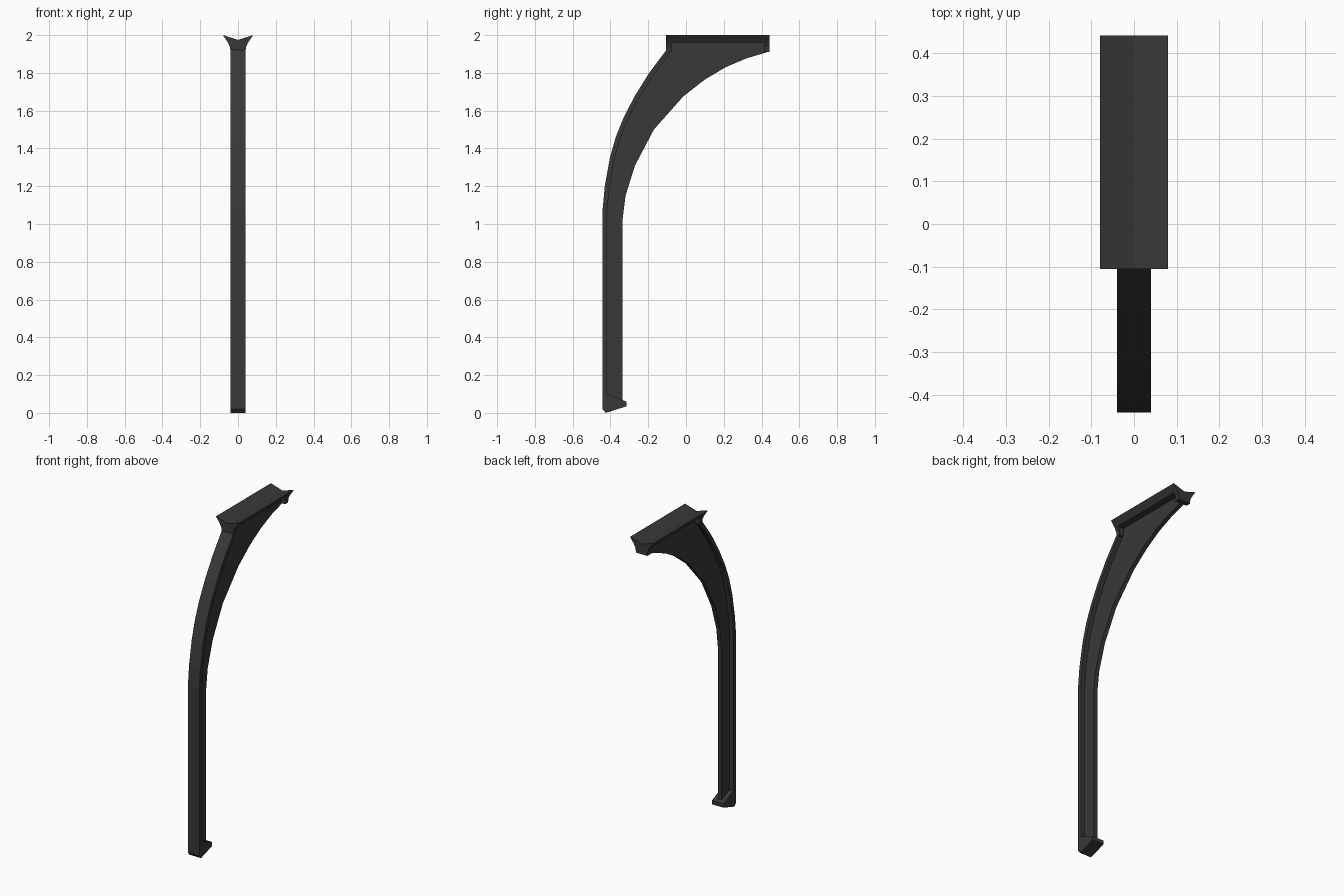
import bpy, bmesh
from mathutils import Vector

if "Cube" in bpy.data.objects:
    bpy.data.objects.remove(bpy.data.objects["Cube"])

mat = bpy.data.materials.new("dark grey metal")
mat.diffuse_color = (0.04, 0.04, 0.04, 1)
mat.use_nodes = True
mat.node_tree.nodes["Principled BSDF"].inputs["Base Color"].default_value = mat.diffuse_color


def prism(name, pts, lo, hi, axis):
    """Extrude a closed outline: axis 'x' takes (y, z) points, 'y' takes (x, z)."""
    bm = bmesh.new()
    place = (lambda p, t: (t, p[0], p[1])) if axis == 'x' else (lambda p, t: (p[0], t, p[1]))
    face = bm.faces.new([bm.verts.new(place(p, lo)) for p in pts])
    ext = bmesh.ops.extrude_face_region(bm, geom=[face])
    step = Vector((hi - lo, 0, 0)) if axis == 'x' else Vector((0, hi - lo, 0))
    bmesh.ops.translate(bm, vec=step,
                        verts=[g for g in ext['geom'] if isinstance(g, bmesh.types.BMVert)])
    bmesh.ops.recalc_face_normals(bm, faces=bm.faces)
    me = bpy.data.meshes.new(name)
    bm.to_mesh(me)
    bm.free()
    me.materials.append(mat)
    ob = bpy.data.objects.new(name, me)
    bpy.context.collection.objects.link(ob)
    return ob


def offset(path, d):
    """Shift an open polyline to its right-hand side."""
    out = []
    for i, p in enumerate(path):
        a, b = path[max(i - 1, 0)], path[min(i + 1, len(path) - 1)]
        t = (Vector(b) - Vector(a)).normalized()
        out.append((p[0] + t.y * d, p[1] - t.x * d))
    return out


# side outlines, (y, z), bottom to top
outer = [(-0.442, 0.05), (-0.442, 1.07), (-0.43, 1.20), (-0.403, 1.35), (-0.372, 1.46),
         (-0.332, 1.56), (-0.27, 1.68), (-0.195, 1.80), (-0.105, 1.92)]
inner = [(-0.335, 0.05), (-0.335, 1.03), (-0.32, 1.15), (-0.27, 1.31), (-0.17, 1.50),
         (-0.015, 1.675), (0.10, 1.765), (0.21, 1.83), (0.32, 1.877), (0.425, 1.908)]

# wide front flange, and thin web behind it
rim = offset(outer, 0.025)
prism("front_flange", outer + rim[::-1], -0.04, 0.04, 'x')
web_front = offset(outer, 0.015)
prism("web", web_front + [(-0.08, 1.968), (0.425, 1.968)] + inner[::-1], -0.013, 0.013, 'x')

# foot with a sloping sole and a toe at the back
prism("foot", [(-0.442, 0.02), (-0.425, 0.0), (-0.315, 0.035), (-0.315, 0.06),
               (-0.335, 0.068), (-0.41, 0.1), (-0.442, 0.1)], -0.04, 0.04, 'x')

# flared head with a grooved top, closed at both ends
top = [(-0.053, 1.96), (-0.08, 2.0), (0, 1.975), (0.08, 2.0), (0.053, 1.96)]
neck = [(0.042, 1.937), (0.04, 1.911), (-0.04, 1.911), (-0.042, 1.937)]
prism("head_shelf", top, -0.078, 0.412, 'y')
prism("head_front_end", top + neck, -0.105, -0.078, 'y')
prism("head_back_end", top + neck, 0.412, 0.442, 'y')
